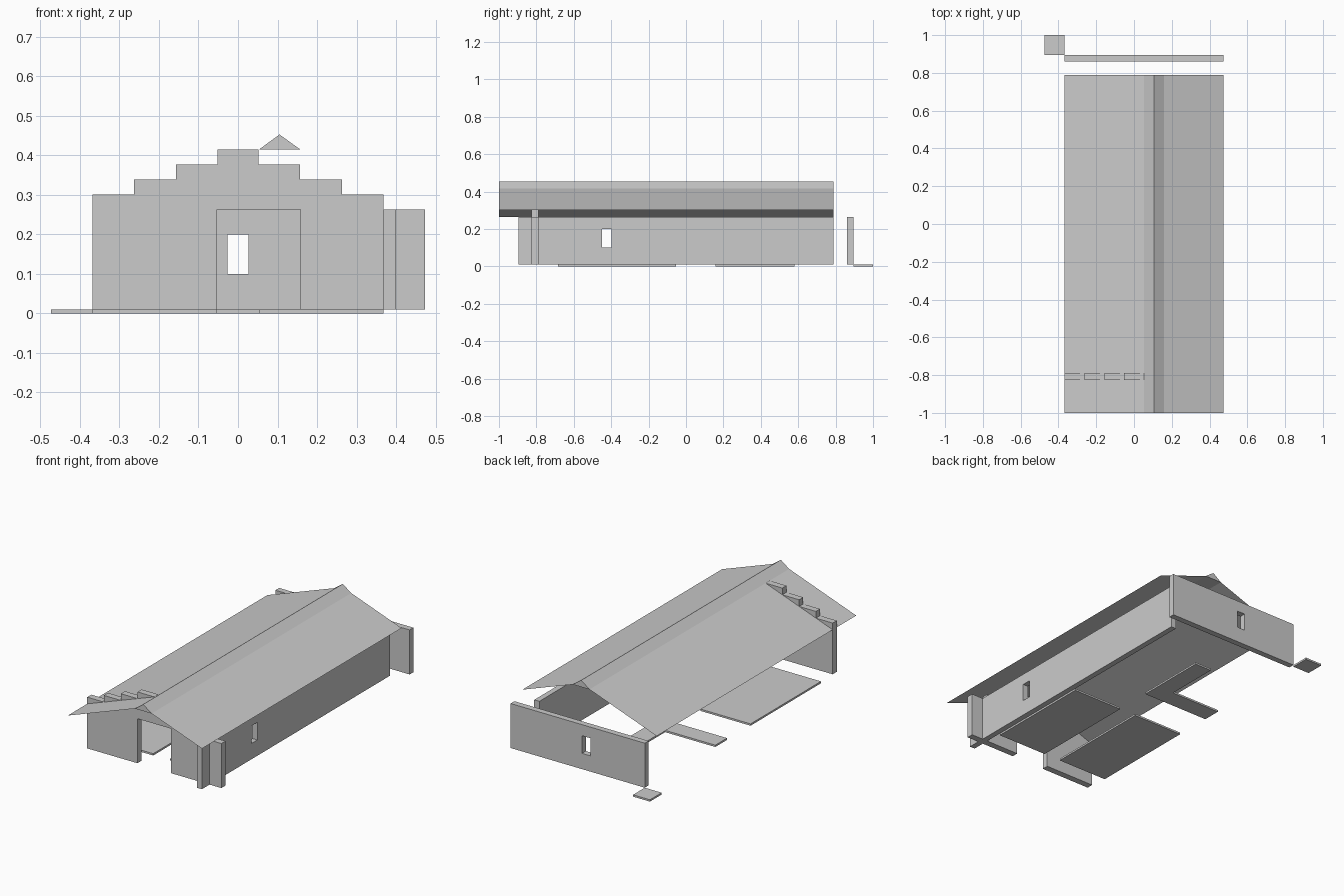
import bpy, bmesh
from mathutils import Vector

if "Cube" in bpy.data.objects:
    bpy.data.objects.remove(bpy.data.objects["Cube"])


def prism(name, points, push):
    """Extrude a flat outline along the push vector; returns the object."""
    bm = bmesh.new()
    face = bm.faces.new([bm.verts.new(p) for p in points])
    out = bmesh.ops.extrude_face_region(bm, geom=[face], use_keep_orig=True)
    moved = [v for v in out["geom"] if isinstance(v, bmesh.types.BMVert)]
    bmesh.ops.translate(bm, verts=moved, vec=Vector(push))
    bmesh.ops.recalc_face_normals(bm, faces=bm.faces)
    mesh = bpy.data.meshes.new(name)
    bm.to_mesh(mesh)
    bm.free()
    obj = bpy.data.objects.new(name, mesh)
    bpy.context.collection.objects.link(obj)
    return obj


def box(name, x0, x1, y0, y1, z0, z1):
    return prism(name, [(x0, y0, z0), (x1, y0, z0), (x1, y1, z0), (x0, y1, z0)],
                 (0, 0, z1 - z0))


def cut(wall, cutter):
    mod = wall.modifiers.new("window", "BOOLEAN")
    mod.operation = "DIFFERENCE"
    mod.solver = "EXACT"
    mod.object = cutter
    cutter.hide_render = True
    cutter.hide_set(True)


def sheet(name, x0, z0, x1, z1):
    """Single-sided roof plane running the full roof length."""
    mesh = bpy.data.meshes.new(name)
    mesh.from_pydata([(x0, FRONT, z0), (x1, FRONT, z1), (x1, BACK, z1), (x0, BACK, z0)],
                     [], [(0, 1, 2, 3)])
    obj = bpy.data.objects.new(name, mesh)
    bpy.context.collection.objects.link(obj)


FLOOR, WALL = 0.0105, 0.263
FRONT, BACK = -1.0, 0.789

# Front wall: door opening below, stepped gable above
outline = [(-0.368, FLOOR), (-0.053, FLOOR), (-0.053, WALL), (0.158, WALL),
           (0.158, FLOOR), (0.474, FLOOR), (0.474, WALL), (0.368, WALL)]
steps = [(0.368 - 0.1053 * i, 0.301 + 0.038 * i) for i in range(4)]
right = []
for i, (x, z) in enumerate(steps):
    right.append((x, z))
    if i < 3:
        right.append((steps[i + 1][0], z))
outline += right + [(-x, z) for x, z in reversed(right)]
prism("front_wall", [(x, -0.826, z) for x, z in outline], (0, 0.037, 0))

# Right side wall and back wall, each with one window
side = box("right_wall", 0.368, 0.4, -0.895, BACK, FLOOR, WALL)
cut(side, box("right_window_cutter", 0.3, 0.45, -0.45, -0.398, 0.1, 0.2))
rear = box("back_wall", -0.368, 0.474, 0.861, 0.895, FLOOR, WALL)
cut(rear, box("back_window_cutter", -0.026, 0.026, 0.8, 0.95, 0.1, 0.2))

# Roof: two thin slopes and a steeper ridge cap
sheet("roof_left", -0.368, WALL, 0.053, 0.415)
sheet("roof_right", 0.158, 0.415, 0.474, 0.301)
prism("roof_ridge", [(0.053, FRONT, 0.415), (0.158, FRONT, 0.415), (0.105, FRONT, 0.453)],
      (0, BACK - FRONT, 0))

# Floor slabs
for name, x0, x1, y0, y1 in [("left_floor", -0.368, -0.053, -0.684, -0.053),
                             ("right_floor", 0.053, 0.368, -0.684, -0.053),
                             ("back_step", -0.474, -0.368, 0.895, 1.0)]:
    box(name, x0, x1, y0, y1, 0, FLOOR)
path = [(-0.368, 0.158), (0.053, 0.158), (0.053, 0.579), (-0.053, 0.579),
        (-0.053, 0.263), (-0.368, 0.263)]
prism("corner_path", [(x, y, 0) for x, y in path], (0, 0, FLOOR))
